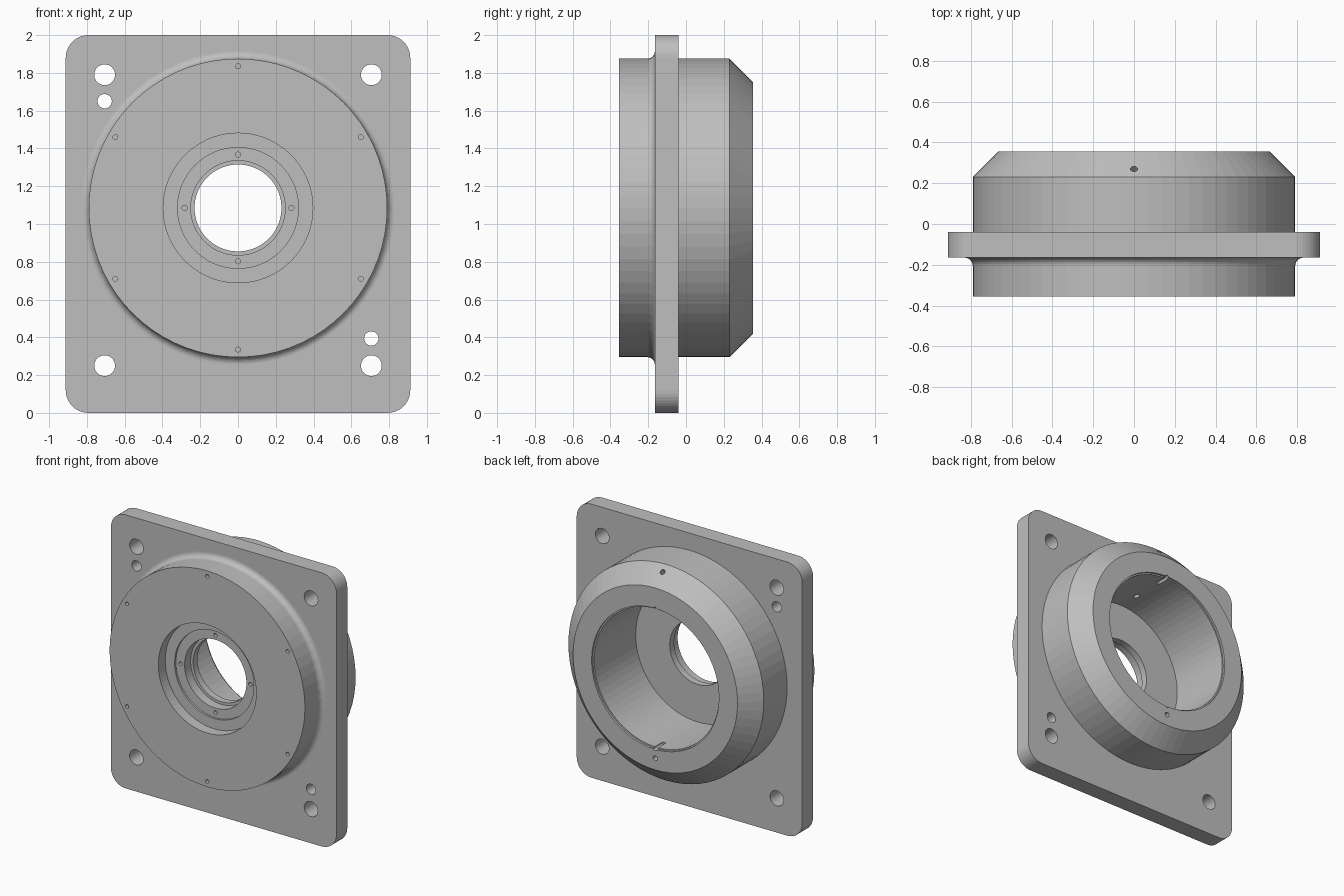
import bpy, bmesh, math
from mathutils import Matrix, Vector

cube = bpy.data.objects.get("Cube")
if cube:
    bpy.data.objects.remove(cube, do_unlink=True)

AXIS_Z = 1.085   # height of the hub axis
HUB_R = 0.79
SEGS = 72

metal = bpy.data.materials.new("plain grey metal")
metal.use_nodes = True
metal.diffuse_color = (0.52, 0.52, 0.52, 1)
metal.node_tree.nodes["Principled BSDF"].inputs["Base Color"].default_value = (0.52, 0.52, 0.52, 1)


def lathe(bm, profile, matrix, segs=SEGS):
    """Solid of revolution about the local y axis from (y, radius) points."""
    rings = []
    for y, r in profile:
        ring = []
        for i in range(segs):
            a = math.tau * i / segs
            ring.append(bm.verts.new(matrix @ Vector((r * math.cos(a), y, r * math.sin(a)))))
        rings.append(ring)
    for low, high in zip(rings, rings[1:]):
        for i in range(segs):
            j = (i + 1) % segs
            bm.faces.new((low[i], low[j], high[j], high[i]))
    bm.faces.new(rings[0])
    bm.faces.new(rings[-1])


def drill(bm, x, z, r, y0, y1, segs=24):
    lathe(bm, [(y0, r), (y1, r)], Matrix.Translation((x, 0, z)), segs)


def make_object(name, bm):
    bmesh.ops.recalc_face_normals(bm, faces=bm.faces)
    mesh = bpy.data.meshes.new(name)
    bm.to_mesh(mesh)
    bm.free()
    mesh.materials.append(metal)
    obj = bpy.data.objects.new(name, mesh)
    bpy.context.collection.objects.link(obj)
    return obj


def combine(target, tool, operation):
    mod = target.modifiers.new("combine", "BOOLEAN")
    mod.operation, mod.solver, mod.object = operation, "EXACT", tool
    bpy.context.view_layer.objects.active = target
    bpy.ops.object.modifier_apply(modifier=mod.name)
    bpy.data.objects.remove(tool, do_unlink=True)


hub_frame = Matrix.Translation((0, 0, AXIS_Z))

# Mounting plate with rounded corners
bm = bmesh.new()
bmesh.ops.create_cube(bm, size=1, matrix=Matrix.Translation((0, -0.1025, 1)) @ Matrix.Diagonal((1.824, 0.125, 2, 1)))
corners = [e for e in bm.edges if abs(e.verts[0].co.y - e.verts[1].co.y) > 0.1]
bmesh.ops.bevel(bm, geom=corners, offset=0.12, segments=10, profile=0.5, affect="EDGES")
housing = make_object("flanged_housing", bm)

# Round hub: front drum, fillet onto the plate, back drum and chamfer
FILLET = 0.04
fillet = []
for i in range(9):
    a = math.pi / 2 * i / 8
    fillet.append((-0.165 - FILLET + FILLET * math.sin(a), HUB_R + FILLET - FILLET * math.cos(a)))
outer = [(-0.355, HUB_R)] + fillet + [(-0.1, HUB_R + FILLET), (-0.1, HUB_R), (0.23, HUB_R), (0.355, 0.665)]
bm = bmesh.new()
lathe(bm, outer, hub_frame)
combine(housing, make_object("hub", bm), "UNION")

# Stepped front recess, bore and deep rear cavity
inner = [(-0.45, 0.396), (-0.275, 0.396), (-0.275, 0.32), (-0.26, 0.32), (-0.26, 0.25),
         (-0.19, 0.25), (-0.19, 0.23), (-0.14, 0.23), (-0.14, 0.505), (0.34, 0.505),
         (0.34, 0.515), (0.45, 0.515)]
bm = bmesh.new()
lathe(bm, inner, hub_frame)
combine(housing, make_object("bore_cutter", bm), "DIFFERENCE")

# Screw holes
bm = bmesh.new()
for side in (-1, 1):
    for z in (0.25, 1.79):
        drill(bm, side * 0.706, z, 0.055, -0.3, 0.1, 32)
    drill(bm, side * 0.706, 1.022 - side * 0.628, 0.038, -0.3, 0.1)   # dowel holes
for i in range(6):
    a = math.radians(30 + 60 * i)
    drill(bm, 0.75 * math.cos(a), AXIS_Z + 0.75 * math.sin(a), 0.013, -0.4, -0.27, 16)
for i in range(4):
    a = math.radians(90 * i)
    drill(bm, 0.282 * math.cos(a), AXIS_Z + 0.282 * math.sin(a), 0.014, -0.3, -0.2, 16)
drill(bm, 0, AXIS_Z - 0.58, 0.018, 0.25, 0.4, 16)
# slanted oil hole, square to the chamfer
slant = Matrix.Translation((0, 0.15, AXIS_Z + 0.63)) @ Matrix.Rotation(math.radians(45), 4, "X")
lathe(bm, [(-0.22, 0.018), (0.22, 0.018)], slant, 16)
combine(housing, make_object("hole_cutter", bm), "DIFFERENCE")

# Small grooves at the top and bottom of the cavity mouth
bm = bmesh.new()
for side in (-1, 1):
    drill(bm, 0, AXIS_Z + side * 0.51, 0.015, 0.25, 0.4, 16)
combine(housing, make_object("groove_cutter", bm), "DIFFERENCE")
